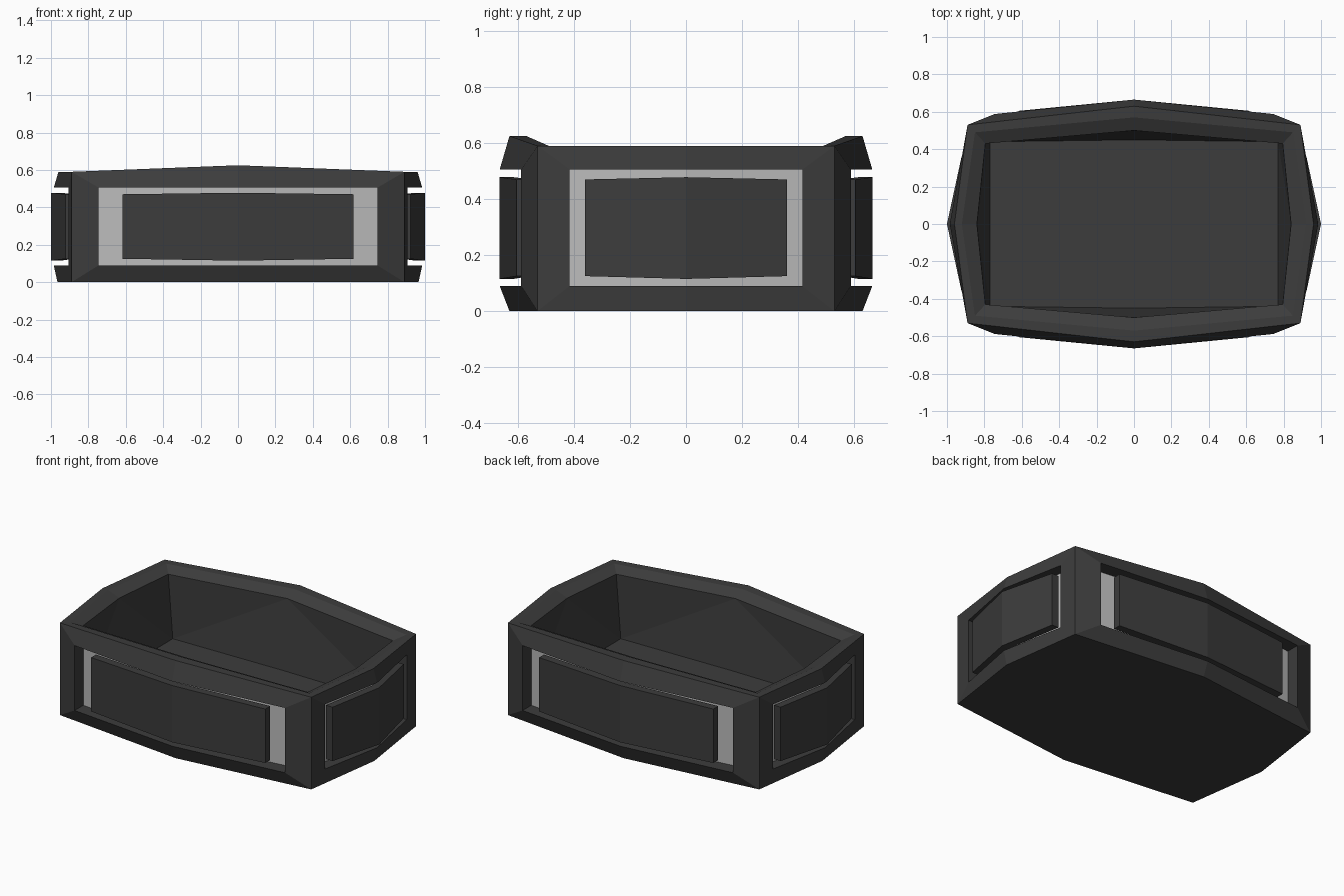
import bpy, bmesh

if "Cube" in bpy.data.objects:
    bpy.data.objects.remove(bpy.data.objects["Cube"])


def material(name, v):
    m = bpy.data.materials.new(name)
    m.diffuse_color = (v, v, v, 1)
    m.use_nodes = True
    m.node_tree.nodes["Principled BSDF"].inputs["Base Color"].default_value = m.diffuse_color
    return m


DARK, LIGHT = material("dark_grey", 0.045), material("light_grey", 0.5)


def build(name, faces):
    """Make an object from (points, material index) faces of one quadrant, mirrored in x and y."""
    bm = bmesh.new()
    for sx in (1, -1):
        for sy in (1, -1):
            for pts, mat in faces:
                f = bm.faces.new([bm.verts.new((x * sx, y * sy, z)) for x, y, z in pts])
                f.material_index = mat
    bmesh.ops.remove_doubles(bm, verts=bm.verts, dist=0.0005)
    bmesh.ops.recalc_face_normals(bm, faces=bm.faces)
    me = bpy.data.meshes.new(name)
    bm.to_mesh(me)
    bm.free()
    me.materials.append(DARK)
    me.materials.append(LIGHT)
    ob = bpy.data.objects.new(name, me)
    bpy.context.collection.objects.link(ob)
    return ob


CORNER_LOW, CORNER_TOP = (0.89, -0.53, 0), (0.89, -0.53, 0.59)
CREST, LIP, FLOOR = (0.85, -0.49, 0.59), (0.795, -0.43, 0.56), (0.77, -0.44, 0.15)
Z0, Z1 = 0.09, 0.505          # window heights


def side(win, mid, win_in, mid_in, low, top, crest, lip, floor):
    """Half of one wall: frame bars, window recess, light backing, rim and inner wall."""
    lo = lambda p: (*p, Z0)
    hi = lambda p: (*p, Z1)
    return [
        ((CORNER_LOW, CORNER_TOP, hi(win), lo(win)), 0),      # corner post
        ((CORNER_LOW, low, lo(mid), lo(win)), 0),             # lower bar
        ((CORNER_TOP, top, hi(mid), hi(win)), 0),             # upper bar
        ((lo(win), lo(mid), lo(mid_in), lo(win_in)), 0),      # recess
        ((hi(win), hi(mid), hi(mid_in), hi(win_in)), 0),
        ((lo(win), hi(win), hi(win_in), lo(win_in)), 0),
        ((lo(win_in), hi(win_in), hi(mid_in), lo(mid_in)), 1),  # light backing
        ((CORNER_TOP, top, crest, CREST), 0),                 # rim
        ((CREST, crest, lip, LIP), 0),
        ((LIP, lip, FLOOR), 0),                               # inner wall
        ((lip, floor, FLOOR), 0),
    ]


front_mid, side_mid = (0, -0.63, 0), (0.965, 0, 0)
front_floor, side_floor = (0, -0.45, 0.15), (0.77, 0, 0.15)
basket = side((0.745, -0.588), (0, -0.665), (0.745, -0.5), (0, -0.585),
              front_mid, (0, -0.63, 0.625), (0, -0.57, 0.625), (0, -0.5, 0.59), front_floor)
basket += side((0.905, -0.415), (0.985, 0), (0.835, -0.415), (0.9, 0),
               side_mid, (0.96, 0, 0.59), (0.92, 0, 0.59), (0.84, 0, 0.56), side_floor)
# underside and floor
basket += [((CORNER_LOW, front_mid, (0, 0, 0), side_mid), 0),
           ((FLOOR, front_floor, (0, 0, 0.15), side_floor), 0)]
build("basket_frame", basket)


def panel(name, end, mid, end_in, mid_in):
    """Bowed slab floating in the window recess."""
    a0, a1 = (*end, 0.125), (*end, 0.47)
    b0, b1 = (*mid, 0.115), (*mid, 0.478)
    c0, c1 = (*end_in, 0.125), (*end_in, 0.47)
    d0, d1 = (*mid_in, 0.115), (*mid_in, 0.478)
    quads = [(a0, a1, b1, b0), (c0, c1, d1, d0), (a0, a1, c1, c0),
             (a0, b0, d0, c0), (a1, b1, d1, c1)]
    build(name, [(q, 0) for q in quads])


# front/back and left/right cover panels
panel("long_side_panels", (0.617, -0.605), (0, -0.665), (0.617, -0.555), (0, -0.615))
panel("short_side_panels", (0.922, -0.36), (1.0, 0), (0.875, -0.36), (0.95, 0))
